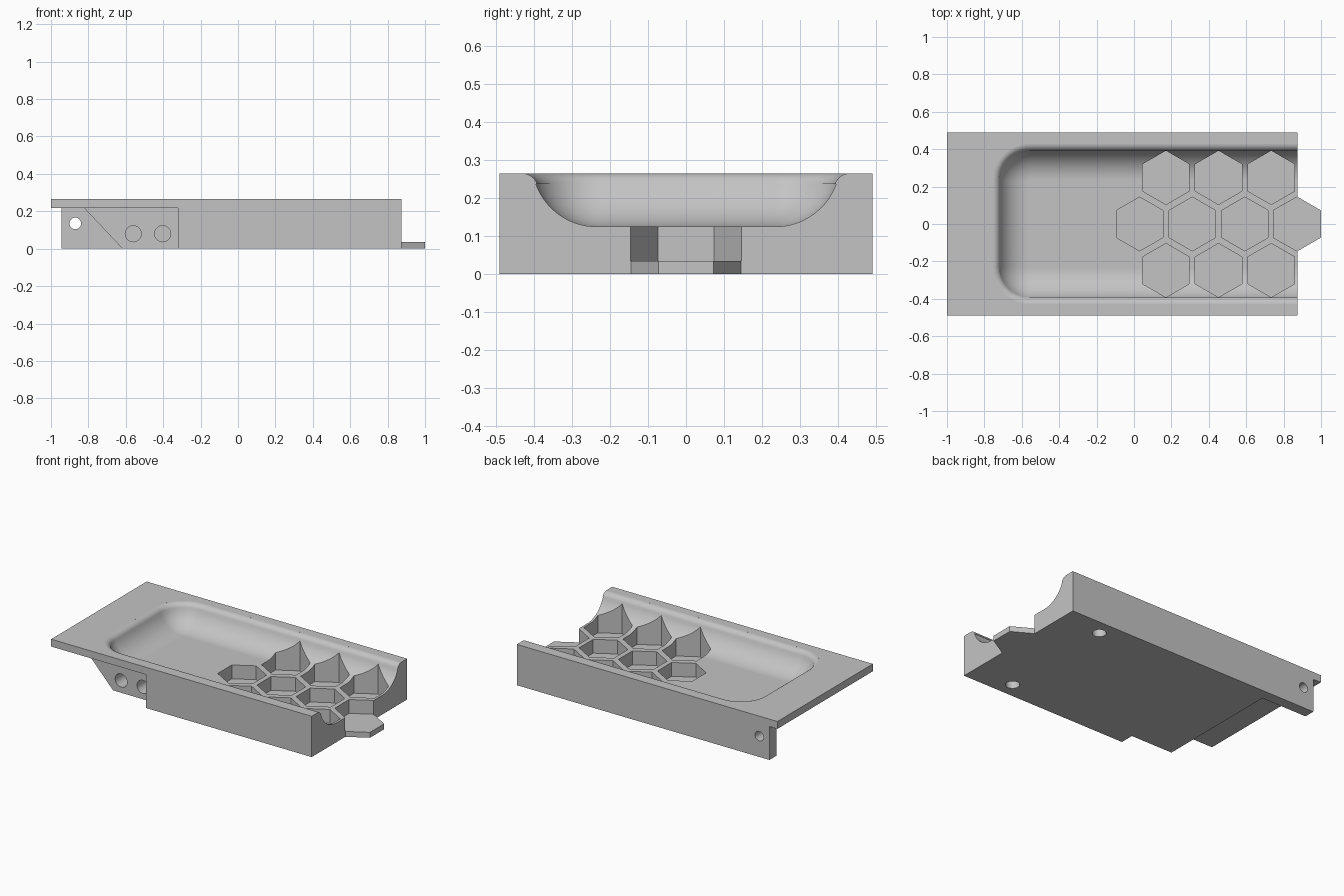
import bpy, bmesh, math

if "Cube" in bpy.data.objects:
    bpy.data.objects.remove(bpy.data.objects["Cube"], do_unlink=True)

TOP, FLOOR, HALF_Y, END_X = 0.265, 0.125, 0.49, 0.873
HEX_R, HEX_STEP, TAB_X = 0.145, 0.2815, 0.8744

grey = bpy.data.materials.new("plain grey")
grey.use_nodes = True
grey.diffuse_color = (0.55, 0.55, 0.55, 1)
grey.node_tree.nodes["Principled BSDF"].inputs["Base Color"].default_value = (0.55, 0.55, 0.55, 1)


def loft(name, rings):
    """Closed solid through rings of matching points."""
    bm = bmesh.new()
    loops = [[bm.verts.new(p) for p in ring] for ring in rings]
    n = len(loops[0])
    for a, b in zip(loops, loops[1:]):
        for i in range(n):
            j = (i + 1) % n
            bm.faces.new((a[i], a[j], b[j], b[i]))
    bm.faces.new(loops[0])
    bm.faces.new(loops[-1])
    bmesh.ops.recalc_face_normals(bm, faces=bm.faces)
    mesh = bpy.data.meshes.new(name)
    bm.to_mesh(mesh)
    bm.free()
    mesh.materials.append(grey)
    ob = bpy.data.objects.new(name, mesh)
    bpy.context.collection.objects.link(ob)
    return ob


def prism_z(name, pts, z0, z1):
    return loft(name, [[(x, y, z) for x, y in pts] for z in (z0, z1)])


def prism_y(name, pts, y0, y1):
    return loft(name, [[(x, y, z) for x, z in pts] for y in (y0, y1)])


def rect(a0, a1, b0, b1):
    return [(a0, b0), (a1, b0), (a1, b1), (a0, b1)]


def polygon(cx, cy, r, n, turn=0.0):
    angles = [turn + 2 * math.pi * i / n for i in range(n)]
    return [(cx + r * math.cos(a), cy + r * math.sin(a)) for a in angles]


def hexagon(cx, cy, r):
    return polygon(cx, cy, r, 6, math.pi / 6)


def combine(target, tool, operation):
    mod = target.modifiers.new("combine", 'BOOLEAN')
    mod.operation, mod.object, mod.solver = operation, tool, 'EXACT'
    bpy.context.view_layer.update()
    graph = bpy.context.evaluated_depsgraph_get()
    mesh = bpy.data.meshes.new_from_object(target.evaluated_get(graph))
    target.modifiers.clear()
    target.data = mesh
    bpy.data.objects.remove(tool, do_unlink=True)


def cut(target, tool):
    combine(target, tool, 'DIFFERENCE')


# Main block with the hexagonal end tab
tray = prism_z("tray_body", rect(-1, END_X, -HALF_Y, HALF_Y), 0, TOP)
combine(tray, prism_z("end_tab", hexagon(TAB_X, 0, HEX_R), 0, 0.036), 'UNION')


# Basin: rounded at one end, open at the other, with a filleted rim and floor
def basin_ring(inset, z):
    x0, y0 = -0.755 + inset, 0.43 - inset
    r = max(0.2 - inset, 0.004)
    pts = [(1.3, y0, z)]
    for side in (1, -1):
        for i in range(13):
            a = math.pi / 2 * (i / 12 if side > 0 else 1 - i / 12)
            pts.append((x0 + r - r * math.sin(a), side * (y0 - r + r * math.cos(a)), z))
    return pts + [(1.3, -y0, z)]


profile = [(0, 0.5)]
for i in range(9):
    a = math.radians(88 - 18 * i / 2 + i * 0.2)
    profile.append((0.04 * math.cos(a), 0.225 + 0.04 * math.sin(a)))
for i in range(15):
    a = math.radians(20 + 70 * i / 14)
    profile.append((0.195 - 0.17 * math.cos(a), 0.295 - 0.17 * math.sin(a)))
cut(tray, loft("basin_cutter", [basin_ring(d, z) for d, z in profile]))

# Honeycomb pockets
for row in (-1, 0, 1):
    for k in range(3 if row else 4):
        x = TAB_X - HEX_STEP * (k + abs(row) / 2)
        r = HEX_R + 0.002 if x == TAB_X else HEX_R - 0.001
        cut(tray, prism_z("pocket_cutter", hexagon(x, row * 0.248, r), 0.035, 0.6))

# Underside: overhanging deck, front recess, sloped end and thin back wall
DECK = 0.217
cut(tray, prism_y("end_cutter", rect(-1.1, -0.943, -0.1, DECK), -0.7, 0.7))
cut(tray, prism_y("recess_cutter", rect(-1.1, -0.32, -0.1, DECK), -0.7, -0.40))
slope = [(-1.1, DECK), (-0.822, DECK), (-0.618, 0), (-0.525, -0.1), (-1.1, -0.1)]
cut(tray, prism_y("slope_cutter", slope, -0.7, 0.42))

# Round holes: through the back wall, into the recess and into the bottom
cut(tray, prism_y("hole_cutter", polygon(-0.87, 0.135, 0.031, 32), 0.3, 0.6))
for x in (-0.56, -0.403):
    cut(tray, prism_y("hole_cutter", polygon(x, 0.08, 0.043, 32), -0.6, -0.30))
for y in (-0.39, 0.39):
    cut(tray, prism_z("hole_cutter", polygon(0.59, y, 0.041, 32), -0.1, 0.1))

# Smooth curves, crisp edges
bpy.ops.object.select_all(action='DESELECT')
tray.select_set(True)
bpy.context.view_layer.objects.active = tray
bpy.ops.object.shade_smooth_by_angle(angle=math.radians(25))
weighted = tray.modifiers.new("weighted_normals", 'WEIGHTED_NORMAL')
weighted.keep_sharp = True
